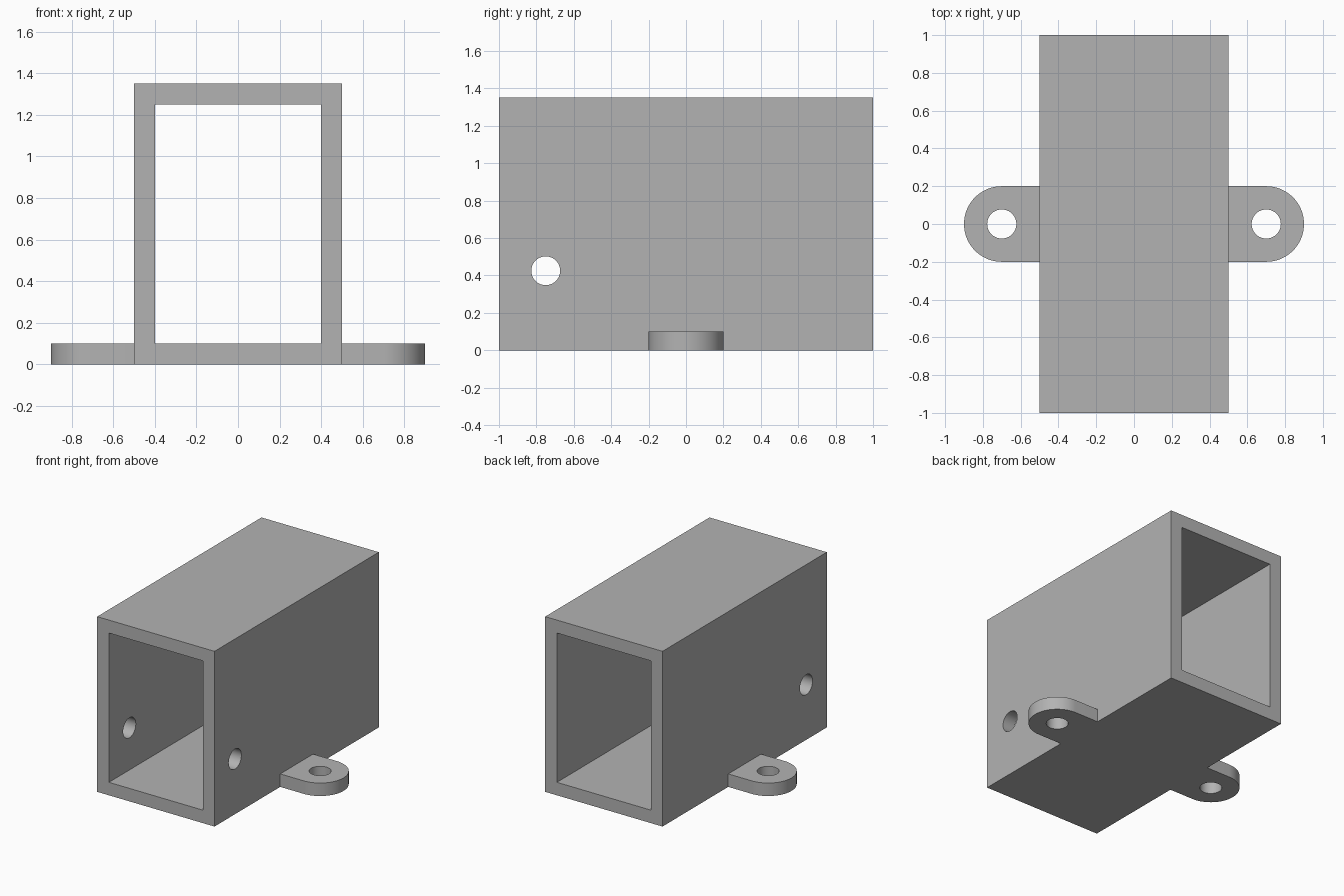
import bpy
import bmesh
from math import cos, sin, pi, radians

cube = bpy.data.objects.get("Cube")
if cube:
    bpy.data.objects.remove(cube, do_unlink=True)

WIDTH, LENGTH, HEIGHT, WALL = 1.0, 2.0, 1.35, 0.1
HOLE_R = 0.077

grey = bpy.data.materials.new("plain grey")
grey.use_nodes = True
colour = (0.45, 0.45, 0.45, 1)
grey.diffuse_color = colour
grey.node_tree.nodes["Principled BSDF"].inputs["Base Color"].default_value = colour


def box(name, size, centre):
    bpy.ops.mesh.primitive_cube_add(size=1, location=centre)
    ob = bpy.context.object
    ob.name = name
    ob.scale = size
    bpy.ops.object.transform_apply(location=True, rotation=False, scale=True)
    ob.data.materials.append(grey)
    return ob


def cylinder(centre, depth, rotation=(0, 0, 0)):
    bpy.ops.mesh.primitive_cylinder_add(vertices=64, radius=HOLE_R, depth=depth,
                                        location=centre, rotation=rotation)
    ob = bpy.context.object
    ob.data.materials.append(grey)
    return ob


def cut(target, cutter):
    mod = target.modifiers.new("cut", "BOOLEAN")
    mod.operation = "DIFFERENCE"
    mod.solver = "EXACT"
    mod.object = cutter
    bpy.context.view_layer.objects.active = target
    bpy.ops.object.modifier_apply(modifier=mod.name)
    bpy.data.objects.remove(cutter, do_unlink=True)


def smooth(ob):
    bpy.ops.object.select_all(action="DESELECT")
    ob.select_set(True)
    bpy.context.view_layer.objects.active = ob
    bpy.ops.object.shade_smooth_by_angle(angle=radians(30))


# Rectangular tube, open at both ends
tube = box("tube_housing", (WIDTH, LENGTH, HEIGHT), (0, 0, HEIGHT / 2))
bore = box("bore_cutter", (WIDTH - 2 * WALL, LENGTH + 0.2, HEIGHT - 2 * WALL),
           (0, 0, HEIGHT / 2))
cut(tube, bore)

# Pin hole through both side walls near the front
cut(tube, cylinder((0, -0.75, 0.425), WIDTH + 0.4, (0, pi / 2, 0)))
smooth(tube)


# Rounded mounting lugs with a vertical bolt hole
def lug(name, side):
    inner, centre, radius, steps = WIDTH / 2, 0.7, 0.2, 48
    outline = [(inner, -radius)]
    for i in range(steps + 1):
        a = -pi / 2 + pi * i / steps
        outline.append((centre + radius * cos(a), radius * sin(a)))
    outline.append((inner, radius))

    bm = bmesh.new()
    face = bm.faces.new([bm.verts.new((side * x, y, 0)) for x, y in outline])
    top = bmesh.ops.extrude_face_region(bm, geom=[face])["geom"]
    bmesh.ops.translate(bm, vec=(0, 0, WALL),
                        verts=[g for g in top if isinstance(g, bmesh.types.BMVert)])
    bmesh.ops.recalc_face_normals(bm, faces=bm.faces)
    mesh = bpy.data.meshes.new(name)
    bm.to_mesh(mesh)
    bm.free()
    mesh.materials.append(grey)
    ob = bpy.data.objects.new(name, mesh)
    bpy.context.collection.objects.link(ob)
    cut(ob, cylinder((side * centre, 0, WALL / 2), WALL * 3))
    smooth(ob)


for name, side in (("left_mounting_lug", 1), ("right_mounting_lug", -1)):
    lug(name, side)
